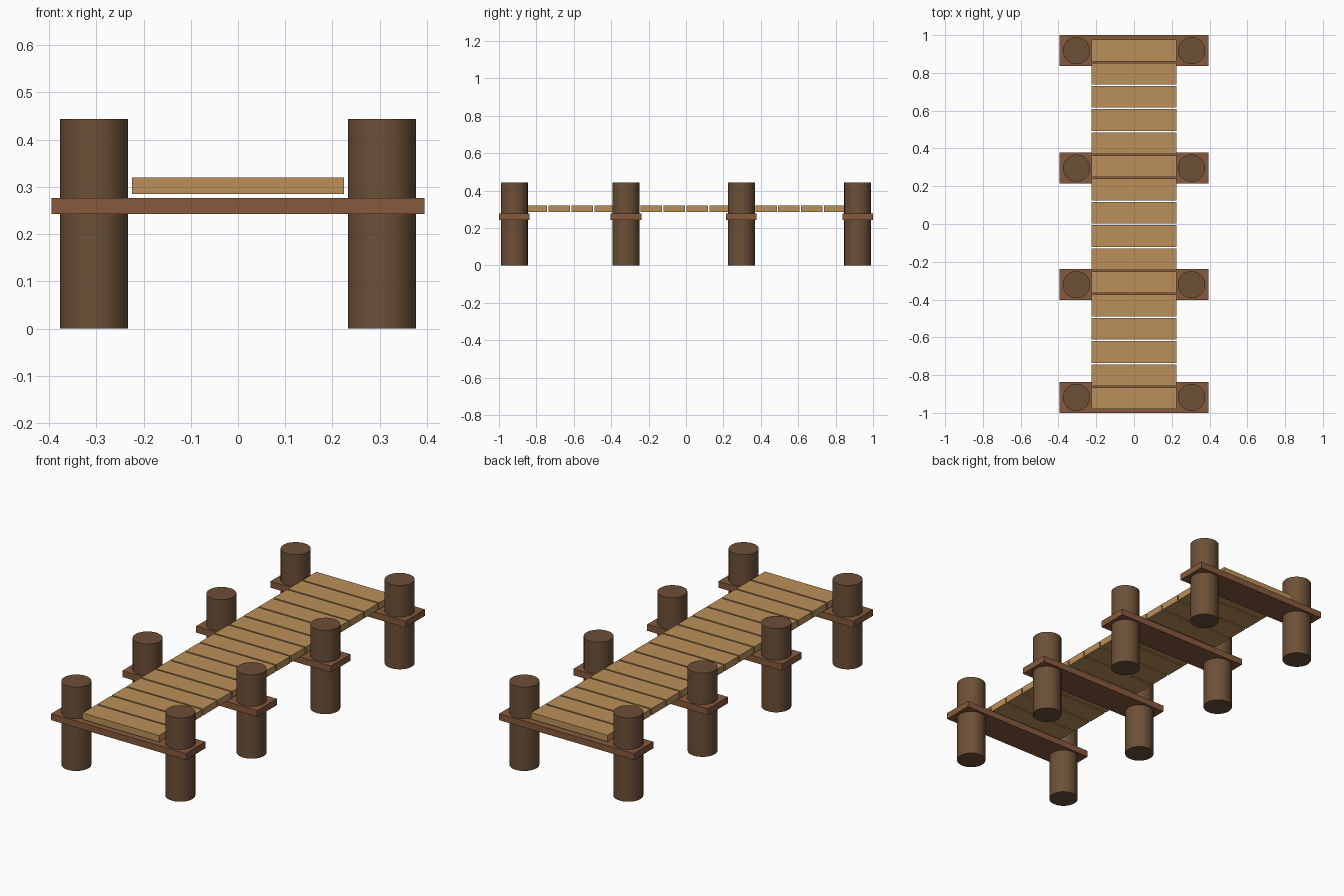
import bpy
from math import radians

if "Cube" in bpy.data.objects:
    bpy.data.objects.remove(bpy.data.objects["Cube"])

def material(name, rgb):
    m = bpy.data.materials.new(name)
    m.diffuse_color = (*rgb, 1)
    m.use_nodes = True
    m.node_tree.nodes["Principled BSDF"].inputs["Base Color"].default_value = m.diffuse_color
    return m

POST = material("dark_wood", (0.15, 0.08, 0.038))
BEAM = material("red_wood", (0.24, 0.10, 0.045))
DECK = material("light_wood", (0.50, 0.28, 0.10))

def box(name, size, loc, mat):
    bpy.ops.mesh.primitive_cube_add(size=1, location=loc)
    o = bpy.context.object
    o.name = name
    o.scale = size
    bpy.ops.object.transform_apply(location=False, rotation=False, scale=True)
    o.data.materials.append(mat)

def post(name, x, y):
    bpy.ops.mesh.primitive_cylinder_add(vertices=32, radius=0.072, depth=0.444,
                                        location=(x, y, 0.222))
    o = bpy.context.object
    o.name = name
    o.data.materials.append(POST)
    bpy.ops.object.shade_smooth_by_angle(angle=radians(40))

# Four bays: a cross beam with a round post through each end
for i, y in enumerate((-0.918, -0.321, 0.296, 0.918)):
    box(f"cross_beam_{i + 1}", (0.79, 0.164, 0.034), (0, y, 0.26), BEAM)
    for side, x in (("left", -0.3045), ("right", 0.3045)):
        post(f"post_{side}_{i + 1}", x, y)

# Deck planks
COUNT, PITCH, GAP = 16, 0.1228, 0.008
for i in range(COUNT):
    y = (i - (COUNT - 1) / 2) * PITCH - 0.002
    box(f"deck_plank_{i + 1}", (0.448, PITCH - GAP, 0.035), (0, y, 0.302), DECK)
